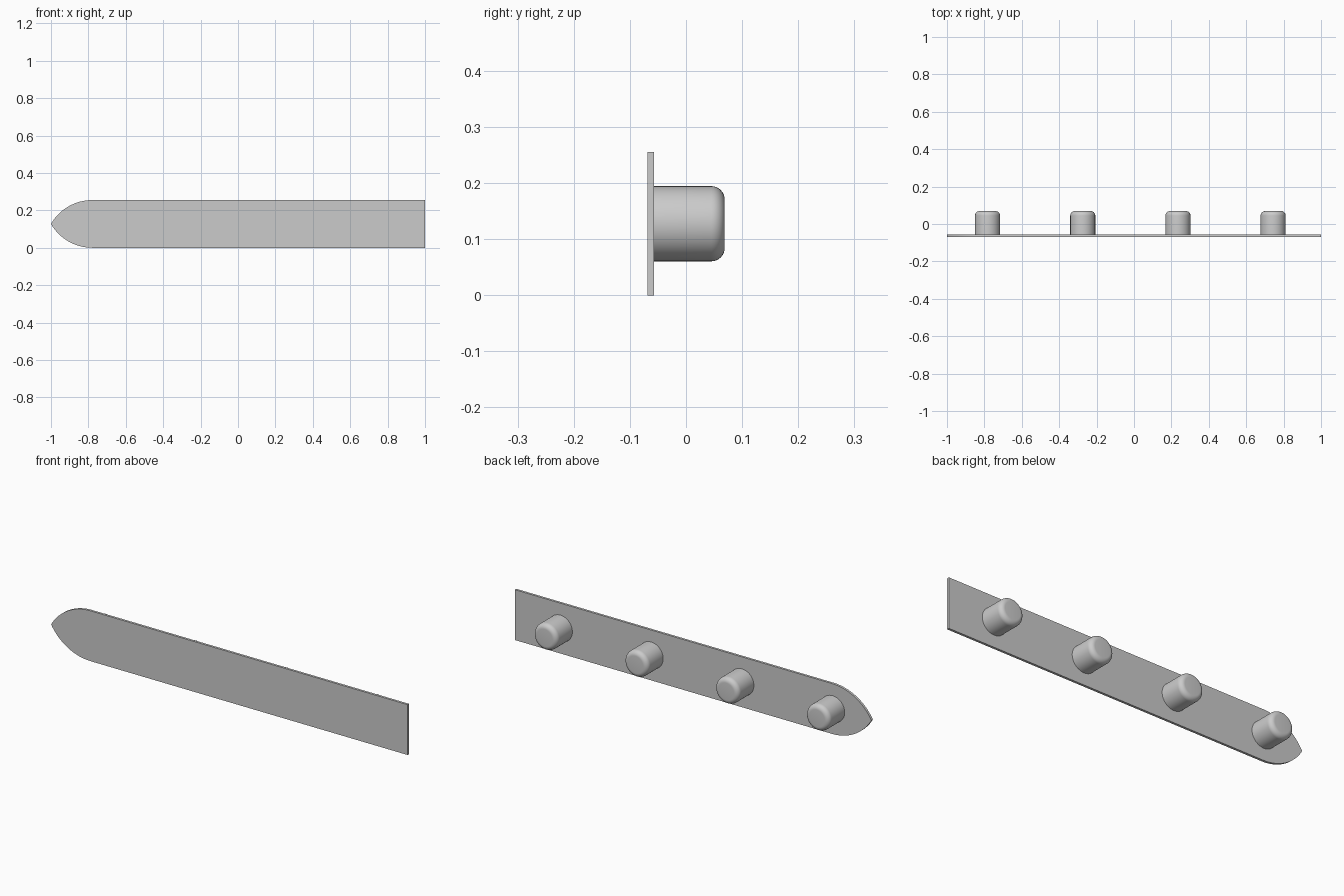
import bpy, bmesh, math
from mathutils import Matrix, Vector

cube = bpy.data.objects.get("Cube")
if cube:
    bpy.data.objects.remove(cube, do_unlink=True)

H = 0.255                 # strip height, also the radius of the tip arcs
FRONT, BACK, END = -0.069, -0.057, 0.069
PEG_R, FILLET = 0.067, 0.024

grey = bpy.data.materials.new("plain grey")
grey.use_nodes = True
colour = (0.6, 0.6, 0.6, 1)
grey.diffuse_color = colour
grey.node_tree.nodes["Principled BSDF"].inputs["Base Color"].default_value = colour


def finish(bm, name):
    bmesh.ops.recalc_face_normals(bm, faces=bm.faces)
    mesh = bpy.data.meshes.new(name)
    bm.to_mesh(mesh)
    bm.free()
    mesh.materials.append(grey)
    obj = bpy.data.objects.new(name, mesh)
    bpy.context.collection.objects.link(obj)
    bpy.ops.object.select_all(action='DESELECT')
    obj.select_set(True)
    bpy.context.view_layer.objects.active = obj
    bpy.ops.object.shade_smooth_by_angle(angle=math.radians(30))
    return obj


# Flat strip with a pointed arch at one end
steps = 16
arc_x = -1 + H * math.sin(math.radians(60))
lower = []
for i in range(steps + 1):
    a = math.radians(60) * i / steps
    lower.append((arc_x - H * math.sin(a), H - H * math.cos(a)))
upper = [(x, H - z) for x, z in reversed(lower[:-1])]
outline = [(1, 0)] + lower + upper + [(1, H)]

bm = bmesh.new()
face = bm.faces.new([bm.verts.new((x, FRONT, z)) for x, z in outline])
ext = bmesh.ops.extrude_face_region(bm, geom=[face], use_keep_orig=True)
moved = [g for g in ext["geom"] if isinstance(g, bmesh.types.BMVert)]
bmesh.ops.translate(bm, verts=moved, vec=(0, BACK - FRONT, 0))
finish(bm, "pointed_strip")

# Round pegs with softened ends, spun from a profile
profile = [(0, BACK), (PEG_R, BACK)]
for i in range(9):
    a = math.radians(90) * i / 8
    profile.append((PEG_R - FILLET + FILLET * math.cos(a),
                    END - FILLET + FILLET * math.sin(a)))
profile.append((0, END))

for n in range(4):
    bm = bmesh.new()
    vs = [bm.verts.new((r, y, 0)) for r, y in profile]
    es = [bm.edges.new(pair) for pair in zip(vs, vs[1:])]
    bmesh.ops.spin(bm, geom=vs + es, cent=(0, 0, 0), axis=(0, 1, 0),
                   angle=math.tau, steps=48)
    bmesh.ops.remove_doubles(bm, verts=bm.verts, dist=0.0001)
    peg = finish(bm, f"peg_{n + 1}")
    peg.location = (-0.783 + 0.509 * n, 0, H / 2)
